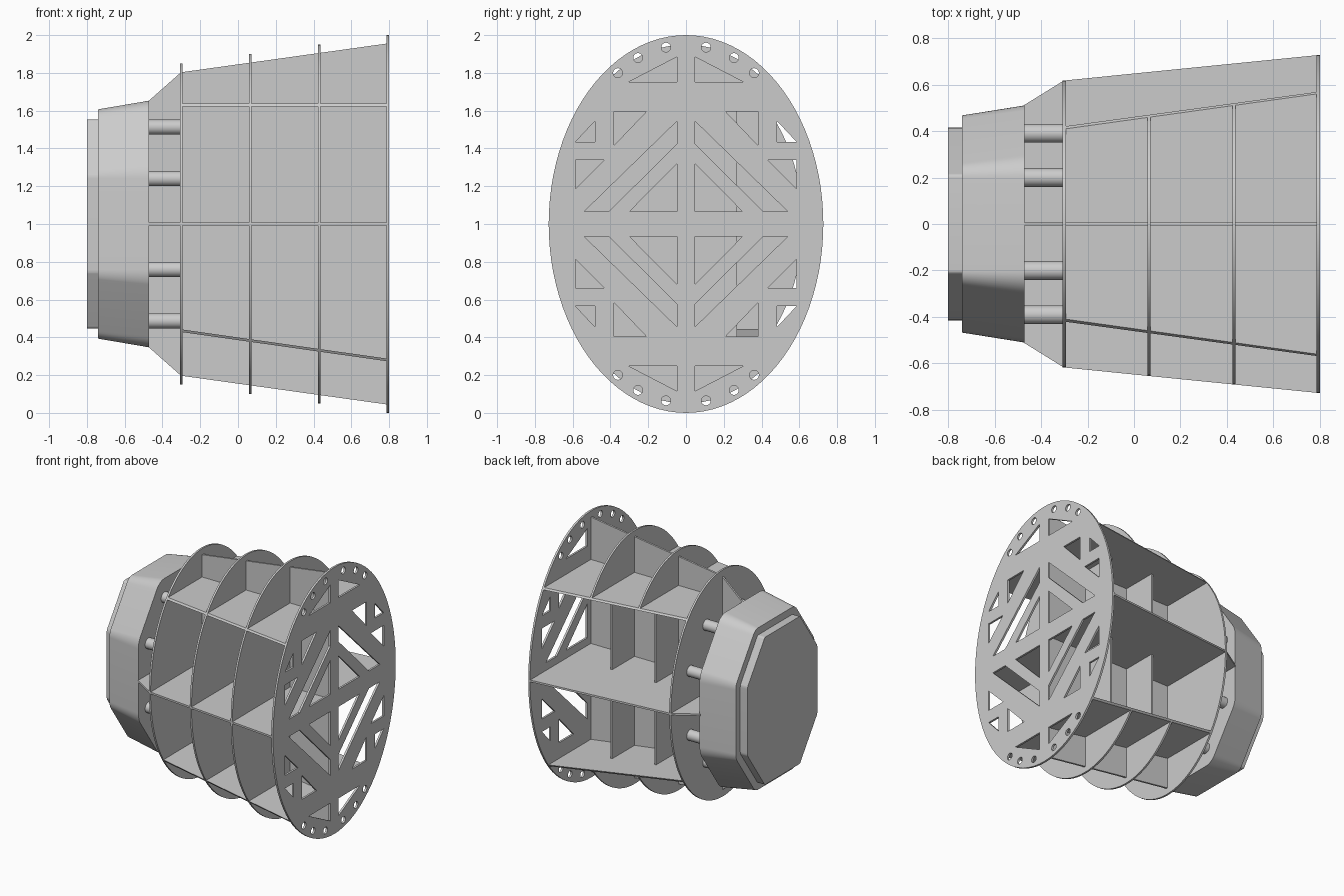
import bpy, bmesh
from math import sin, cos, pi, sqrt, asin, atan2

if "Cube" in bpy.data.objects:
    bpy.data.objects.remove(bpy.data.objects["Cube"])

T = 0.007                      # half thickness of the sheet parts
YZ, XZ, XY = (pi/2, 0, pi/2), (pi/2, 0, 0), (0, 0, 0)


def sheet(name, loops, rot, loc, half=T):
    """Flat plate from closed 2D outlines (inner outlines become holes)."""
    cu = bpy.data.curves.new(name, 'CURVE')
    cu.dimensions = '2D'
    cu.fill_mode = 'BOTH'
    cu.extrude = half
    for pts in loops:
        sp = cu.splines.new('POLY')
        sp.points.add(len(pts) - 1)
        for p, (u, v) in zip(sp.points, pts):
            p.co = (u, v, 0, 1)
        sp.use_cyclic_u = True
    tmp = bpy.data.objects.new(name + "_outline", cu)
    bpy.context.collection.objects.link(tmp)
    bpy.context.view_layer.update()
    me = bpy.data.meshes.new_from_object(tmp)
    bpy.data.objects.remove(tmp)
    ob = bpy.data.objects.new(name, me)
    bpy.context.collection.objects.link(ob)
    ob.rotation_euler, ob.location = rot, loc
    return smooth(ob)


def smooth(ob):
    bpy.ops.object.select_all(action='DESELECT')
    ob.select_set(True)
    bpy.context.view_layer.objects.active = ob
    bpy.ops.object.shade_smooth_by_angle(angle=0.5)
    return ob


def solid(name, verts, faces):
    bm = bmesh.new()
    vs = [bm.verts.new(v) for v in verts]
    for f in faces:
        bm.faces.new([vs[i] for i in f])
    bmesh.ops.recalc_face_normals(bm, faces=bm.faces)
    me = bpy.data.meshes.new(name)
    bm.to_mesh(me)
    bm.free()
    ob = bpy.data.objects.new(name, me)
    bpy.context.collection.objects.link(ob)
    return ob


def radii(x):
    """Half width and half height of the tapering elliptical hull at x."""
    t = (x + 0.3) / 1.0925
    return 0.617 + 0.11 * t, 0.85 + 0.15 * t


def arc(a, b, t0, t1, n):
    return [(a * cos(t0 + (t1 - t0) * i / n), b * sin(t0 + (t1 - t0) * i / n))
            for i in range(n + 1)]


def low_z(x):                  # height of the sloping lower shelf, relative to centre
    return -0.565 - 0.142 * (x + 0.3)


UP = 0.63                      # height of the upper shelf, relative to centre

# small frame: full elliptical plate
a, b = radii(-0.3)
sheet("small_frame", [arc(a, b, 0, 2*pi, 96)[:-1]], YZ, (-0.3, 0, 1))

# middle frames: open on the +y side between the upper and lower shelves
for i, x in enumerate((0.065, 0.43)):
    a, b = radii(x)
    lo = low_z(x)
    pts = arc(a, b, asin(UP / b), 2*pi + asin(lo / b), 72)
    sheet(f"middle_frame_{i+1}", [pts + [(0.27, lo), (0.27, UP)]], YZ, (x, 0, 1))

# large frame: lightening holes and bolt holes mirrored over four quadrants
holes = [
    [(.047, .065), (.30, .065), (.047, .32)],
    [(.047, .425), (.41, .065), (.54, .065), (.047, .545)],
    [(.21, .595), (.382, .595), (.382, .415)],
    [(.482, .545), (.482, .435), (.585, .435)],
    [(.432, .34), (.585, .34), (.585, .187)],
    [(.047, .885), (.047, .752), (.303, .752)],
]
for cy, cz in ((.106, .935), (.254, .88), (.361, .80)):
    holes.append([(cy + u, cz + v) for u, v in arc(.025, .025, 0, 2*pi, 20)[:-1]])
a, b = radii(0.7925)
loops = [arc(a, b, 0, 2*pi, 96)[:-1]]
for sy in (1, -1):
    for sz in (1, -1):
        loops += [[(sy * u, sz * v) for u, v in h] for h in holes]
sheet("large_frame", loops, YZ, (0.7925, 0, 1), 0.0075)


# centre wall and middle shelf share a tapering outline
def taper(h0, h1, h2):
    top = [(-.475, h0), (-.302, h1), (.786, h2)]
    return top + [(x, -h) for x, h in reversed(top)]


sheet("centre_wall", [taper(.65, .803, .955)], XZ, (0, 0, 1))
sheet("middle_shelf", [taper(.51, .617, .726)], XY, (0, 0, 1))


# upper and lower shelves, side edges trimmed to the hull
def shelf(name, height):
    vs = []
    for x in (-0.3, 0.786):
        a, b = radii(x)
        for dz, s in ((-T, -1), (-T, 1), (T, 1), (T, -1)):
            z = height(x) + dz
            vs.append((x, s * a * sqrt(1 - (z / b) ** 2), 1 + z))
    solid(name, vs, [(0, 1, 2, 3), (4, 5, 6, 7)] +
          [(i, (i+1) % 4, 4 + (i+1) % 4, 4 + i) for i in range(4)])


shelf("upper_shelf", lambda x: UP)
shelf("lower_shelf", low_z)

# connecting rods sit on the corners of an octagon
P1, P2 = (.39, .24), (.20, .513)
RODS = [(sy * y, sz * z) for y, z in (P1, P2) for sy in (1, -1) for sz in (1, -1)]
for i, (y, z) in enumerate(RODS):
    bpy.ops.mesh.primitive_cylinder_add(vertices=24, radius=.04, depth=.18,
                                        location=(-.387, y, 1 + z), rotation=(0, pi/2, 0))
    bpy.context.object.name = f"connecting_rod_{i+1}"
    smooth(bpy.context.object)


# hub: octagon grown outward with rounded corners, lofted along x
def grown(oy, oz):
    m = atan2(P1[0] - P2[0], P2[1] - P1[1])
    q = [(P1[0] + oy * cos(m * i / 6), P1[1] + oz * sin(m * i / 6)) for i in range(7)]
    q += [(P2[0] + oy * cos(m + (pi/2 - m) * i / 8),
           P2[1] + oz * sin(m + (pi/2 - m) * i / 8)) for i in range(9)]
    h = q + [(-y, z) for y, z in reversed(q)]
    return h + [(-y, -z) for y, z in h]


def loft(name, sections):
    rings = [grown(oy, oz) for _, oy, oz in sections]
    n = len(rings[0])
    vs = [(s[0], y, 1 + z) for s, r in zip(sections, rings) for y, z in r]
    fs = [(k*n + i, k*n + (i+1) % n, (k+1)*n + (i+1) % n, (k+1)*n + i)
          for k in range(len(rings) - 1) for i in range(n)]
    fs += [tuple(range(n)), tuple(range(len(vs) - n, len(vs)))]
    smooth(solid(name, vs, fs))


loft("hub", [(-.8, .024, .04), (-.74, .024, .04), (-.74, .077, .094), (-.47, .12, .14)])
